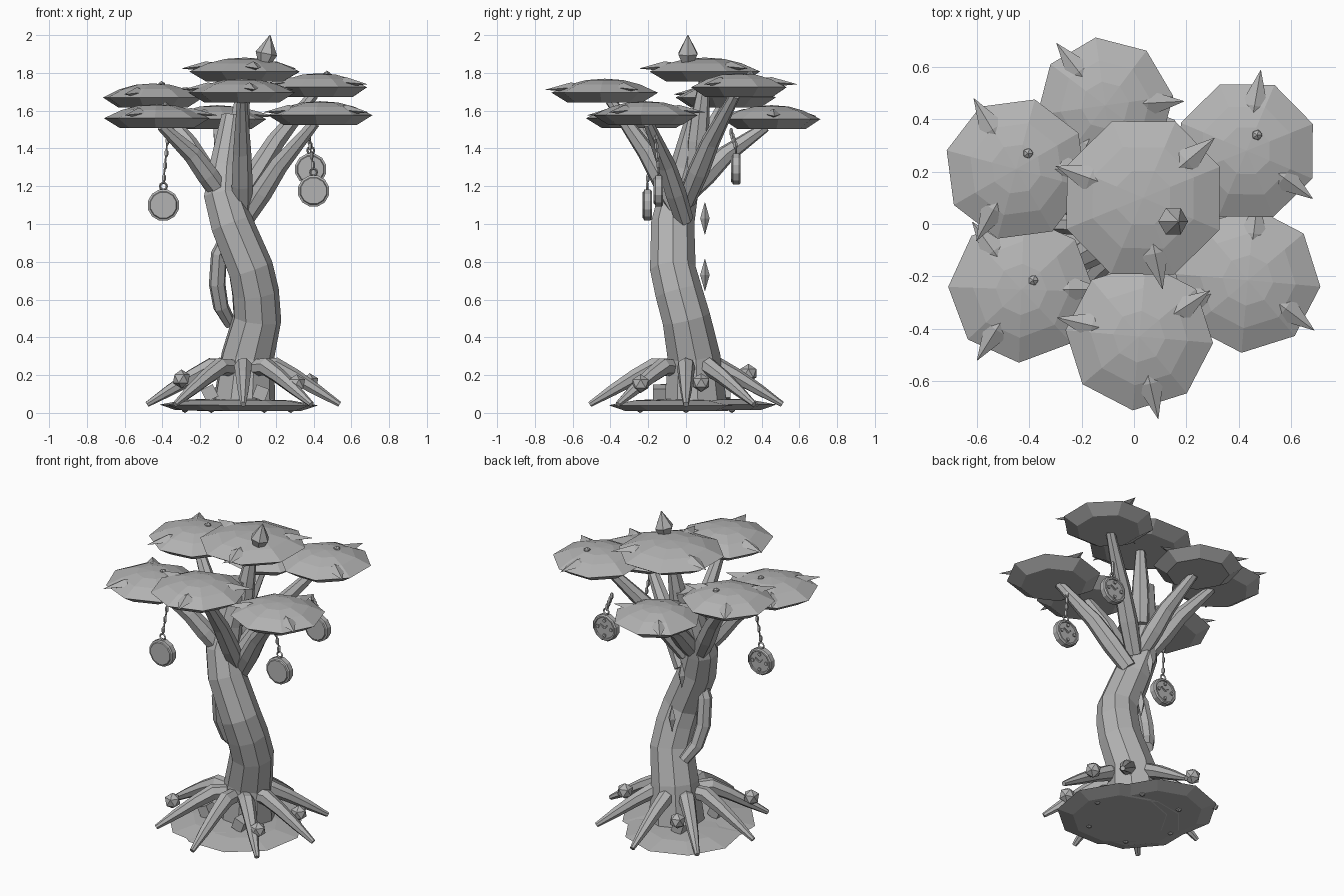
import bpy, bmesh, math
from mathutils import Vector, Matrix

cube = bpy.data.objects.get("Cube")
if cube:
    bpy.data.objects.remove(cube, do_unlink=True)

grey = bpy.data.materials.new("plain grey")
grey.use_nodes = True
grey.diffuse_color = (0.45, 0.45, 0.45, 1)
grey.node_tree.nodes["Principled BSDF"].inputs["Base Color"].default_value = grey.diffuse_color


def finish(name, bm):
    bmesh.ops.recalc_face_normals(bm, faces=bm.faces)
    mesh = bpy.data.meshes.new(name)
    bm.to_mesh(mesh)
    bm.free()
    mesh.materials.append(grey)
    obj = bpy.data.objects.new(name, mesh)
    bpy.context.collection.objects.link(obj)
    return obj


def skin(bm, rings):
    """Bridge equal rings of points and cap both ends."""
    loops = [[bm.verts.new(p) for p in ring] for ring in rings]
    n = len(loops[0])
    for a, b in zip(loops, loops[1:]):
        for i in range(n):
            j = (i + 1) % n
            bm.faces.new((a[i], a[j], b[j], b[i]))
    bm.faces.new(loops[0])
    bm.faces.new(loops[-1])


def tube(name, path, sides=7):
    """Tapered limb through (x, y, z, radius) points."""
    pts = [Vector(p[:3]) for p in path]
    rings = []
    ref = None
    for i, p in enumerate(pts):
        d = (pts[min(i + 1, len(pts) - 1)] - pts[max(i - 1, 0)]).normalized()
        if ref is None:
            ref = d.orthogonal()
        ref = (ref - d * ref.dot(d)).normalized()
        side = d.cross(ref)
        turns = [math.tau * k / sides for k in range(sides)]
        rings.append([p + (ref * math.cos(t) + side * math.sin(t)) * path[i][3] for t in turns])
    bm = bmesh.new()
    skin(bm, rings)
    return finish(name, bm)


def lathe(name, profile, centre, sides, phase=0, matrix=None):
    """Spin (radius, height) pairs round z, then orient and place."""
    place = Matrix.Translation(centre) @ (matrix or Matrix())
    turns = [math.tau * k / sides + math.radians(phase) for k in range(sides)]
    bm = bmesh.new()
    skin(bm, [[place @ Vector((r * math.cos(t), r * math.sin(t), z)) for t in turns]
              for r, z in profile])
    return finish(name, bm)


def berry(name, centre, radius):
    bm = bmesh.new()
    bmesh.ops.create_icosphere(bm, subdivisions=1, radius=radius,
                               matrix=Matrix.Translation(centre))
    return finish(name, bm)


def leaf(name, centre, angle, radius):
    """Flat four-sided spike lying in a canopy rim and pointing outward."""
    m = (Matrix.Rotation(math.radians(angle), 4, 'Z') @ Matrix.Translation((radius - 0.12, 0, 0.03))
         @ Matrix.Rotation(math.radians(95), 4, 'Y') @ Matrix.Diagonal((0.5, 1, 1, 1)))
    return lathe(name, [(0.02, -0.05), (0.052, 0.02), (0.001, 0.16)], centre, 4, 0, m)


# Trunk, a leaning S curve
tube("trunk", [(0.03, 0.05, 0.03, 0.17), (0.05, 0.04, 0.3, 0.142), (0.1, 0, 0.5, 0.13),
               (0.09, -0.04, 0.64, 0.127), (0.065, -0.07, 0.76, 0.123),
               (-0.035, -0.07, 1.0, 0.116), (-0.08, -0.04, 1.15, 0.105),
               (-0.07, 0, 1.3, 0.085), (-0.03, 0.06, 1.57, 0.06)], 9)

# Side vine hugging the trunk
tube("vine", [(-0.05, -0.07, 0.95, 0.035), (-0.1, -0.05, 0.84, 0.044), (-0.11, -0.02, 0.68, 0.045),
              (-0.09, 0.02, 0.56, 0.042), (-0.04, 0.08, 0.47, 0.033)], 7)

# Canopies: centre, rim radius, octagon turn, angles of the rim leaves
canopies = {
    "top": ((0.035, 0.1, 1.807), 0.316, 22, (160, 40, -78)),
    "back": ((-0.11, 0.453, 1.555), 0.262, 8, (128, 3, 245)),
    "left_back": ((0.43, 0.28, 1.724), 0.273, 22, (80, -36, 200)),
    "left_front": ((0.435, -0.215, 1.576), 0.278, -5, (-37, 83, 200)),
    "front": ((0.02, -0.43, 1.695), 0.283, -5, (167, 33, -77)),
    "right_back": ((-0.45, 0.21, 1.67), 0.275, 30, (121, 241, 0)),
    "right_front": ((-0.43, -0.25, 1.56), 0.28, -2, (126, 238, 0)),
}
for key, (c, r, turn, leaves) in canopies.items():
    lathe(key + "_canopy", [(r * 0.7, -0.052), (r, 0), (r * 0.66, 0.044), (r * 0.35, 0.067),
                            (0.003, 0.074)], c, 8, turn)
    for a in leaves:
        leaf(key + "_leaf", c, a, r)

# Branches from the fork to each canopy, bowed upward
forks = {
    "top": (-0.01, 0.05, 1.3), "back": (-0.05, 0, 1.15), "left_back": (0, 0, 1.12),
    "left_front": (0.03, -0.01, 1.02), "front": (0.02, -0.02, 1.04),
    "right_back": (-0.1, 0, 1.15), "right_front": (-0.08, -0.06, 1.15),
}
for key, start in forks.items():
    a, b = Vector(start), Vector(canopies[key][0]) - Vector((0, 0, 0.03))
    if key != "top":
        b = a.lerp(b, 0.93)
        b.z = canopies[key][0][2] - 0.04
    mid = a.lerp(b, 0.5) + Vector((0, 0, 0.035))
    tube(key + "_branch", [(*a, 0.05), (*a.lerp(mid, 0.5), 0.058), (*mid, 0.05), (*b, 0.028)], 7)

# Eight roots arching out to the ground
for k in range(8):
    t = math.tau * k / 8
    ray = Vector((math.cos(t), math.sin(t), 0))
    steps = [(0.08, 0.24, 0.045), (0.17, 0.245, 0.049), (0.27, 0.193, 0.041),
             (0.39, 0.12, 0.031), (0.51, 0.045, 0.015)]
    tube("root", [(0.028 + ray.x * d, ray.y * d, z, r) for d, z, r in steps], 7)

# Ground moss, overlapping thin plates with studs below
for x, y, r, z, turn in ((0.06, -0.06, 0.37, 0.04, 10), (-0.07, 0.13, 0.35, 0.044, 10),
                         (-0.03, -0.04, 0.37, 0.042, 0)):
    lathe("ground_moss", [(r * 0.75, -0.03), (r, 0), (r * 0.6, 0.026), (0.02, 0.034)],
          (x, y, z), 9, turn)
for k in range(6):
    t = math.tau * k / 6
    berry("ground_stud", (0.28 * math.cos(t), 0.28 * math.sin(t), 0.018), 0.019)

# Berries among the roots and on the canopies
for p in ((-0.3, -0.24, 0.18), (0.31, -0.24, 0.155), (0.38, 0.08, 0.16), (-0.17, 0.33, 0.21)):
    berry("root_berry", p, 0.05)
for p in ((-0.405, 0.27, 1.735), (-0.385, -0.215, 1.625), (0.47, 0.34, 1.79)):
    berry("canopy_berry", p, 0.022)

# Stones at the foot of the trunk
for x, y in ((-0.15, -0.1), (0.12, -0.14), (-0.1, 0.2)):
    bm = bmesh.new()
    bmesh.ops.create_cube(bm, size=0.07, matrix=Matrix.Translation((x, y, 0.105))
                          @ Matrix.Rotation(x * 3, 4, 'Y'))
    finish("stone", bm)

# Crystal on the crown and thorns behind the trunk
lathe("crown_crystal", [(0.03, -0.06), (0.058, 0), (0.002, 0.1)], (0.15, 0.01, 1.902), 6, 0,
      Matrix.Rotation(0.2, 4, 'Y'))
for p in ((0.03, 0.1, 0.73), (-0.04, 0.1, 1.03)):
    lathe("thorn", [(0.001, -0.085), (0.025, 0), (0.001, 0.085)], p, 4)

# Hanging medallions: plain front, dial marks on the back, chain above
face_back = Matrix.Rotation(-math.pi / 2, 4, 'X')
for c, top in (((-0.395, -0.205, 1.1), (-0.37, -0.17, 1.48)),
               ((0.4, -0.145, 1.175), (0.37, -0.165, 1.49)),
               ((0.385, 0.265, 1.29), (0.36, 0.235, 1.5))):
    c, top = Vector(c), Vector(top)
    lathe("medallion", [(0.07, -0.026), (0.074, -0.02), (0.085, -0.016), (0.085, 0.016),
                        (0.078, 0.024), (0.068, 0.024), (0.066, 0.016)], c, 12, 15, face_back)
    for k in range(4):
        t = math.tau * k / 4
        lathe("dial_mark", [(0.011, 0.01), (0.011, 0.024)],
              c + Vector((math.cos(t), 0, math.sin(t))) * 0.048, 6, 0, face_back)
    for t, length in ((0.6, 0.036), (2.4, 0.028)):
        tip = c + Vector((math.cos(t) * length, 0.02, math.sin(t) * length))
        tube("dial_hand", [(c.x, c.y + 0.02, c.z, 0.006), (*tip, 0.004)], 4)
    bpy.ops.mesh.primitive_torus_add(location=c + Vector((0, 0, 0.1)), rotation=(math.pi / 2, 0, 0),
                                     major_segments=10, minor_segments=4,
                                     major_radius=0.018, minor_radius=0.006)
    bpy.context.object.name = "hanging_ring"
    bpy.context.object.data.materials.append(grey)
    low = c + Vector((0, 0, 0.118))
    tube("chain", [(*low, 0.005), (*top, 0.005)], 5)
    for k in range(4):
        p = low.lerp(top, 0.1 + k * 0.25)
        lathe("chain_link", [(0.004, -0.022), (0.011, -0.01), (0.011, 0.01), (0.004, 0.022)], p, 5)
